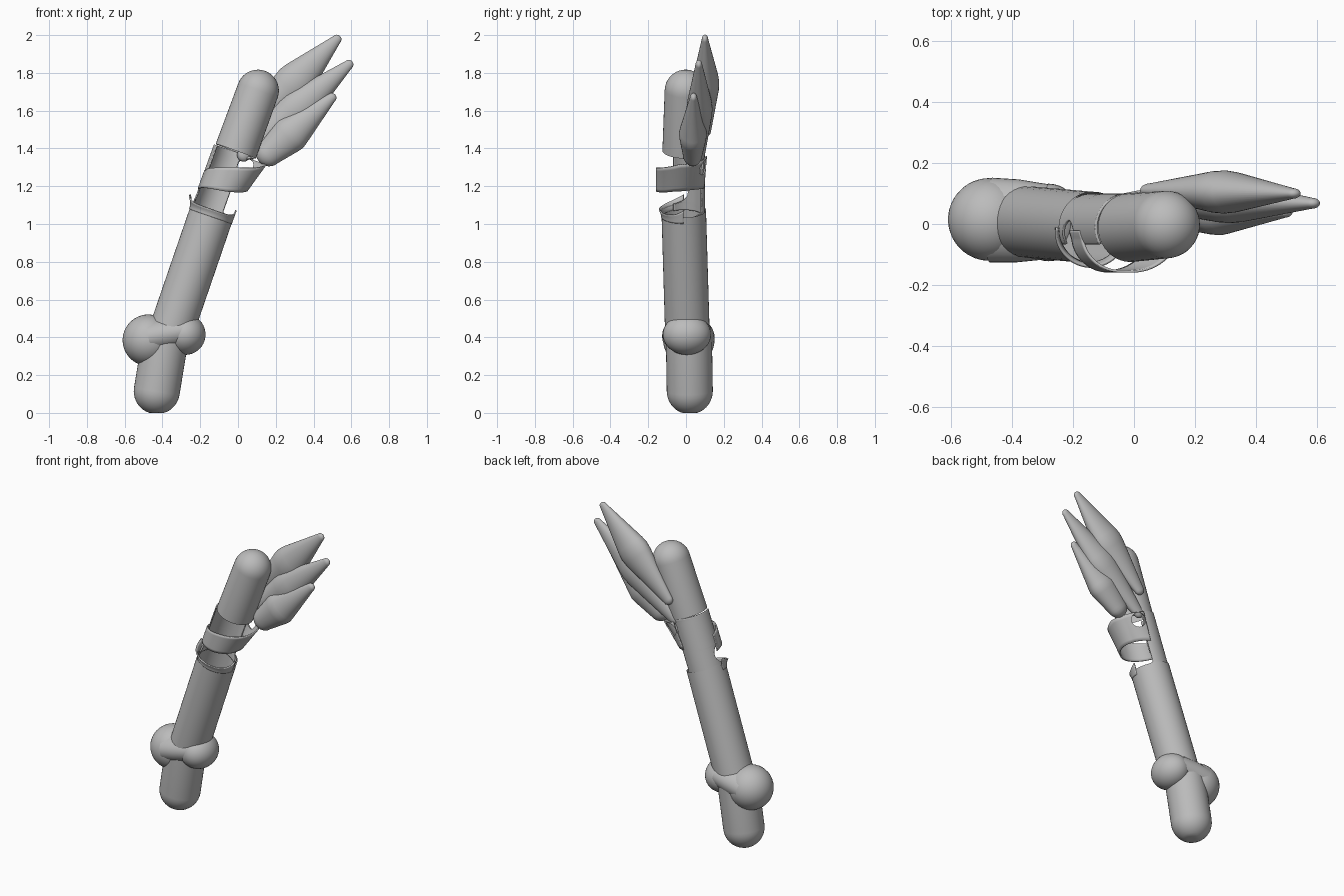
import bpy, bmesh, math
from mathutils import Vector

cube = bpy.data.objects.get("Cube")
if cube:
    bpy.data.objects.remove(cube)

grey = bpy.data.materials.new("plain grey")
grey.use_nodes = True
grey.diffuse_color = (0.5, 0.5, 0.5, 1)
grey.node_tree.nodes["Principled BSDF"].inputs["Base Color"].default_value = (0.5, 0.5, 0.5, 1)


def finish(name, bm, angle=35):
    bmesh.ops.remove_doubles(bm, verts=bm.verts, dist=0.0002)
    mesh = bpy.data.meshes.new(name)
    bm.to_mesh(mesh)
    bm.free()
    mesh.materials.append(grey)
    obj = bpy.data.objects.new(name, mesh)
    bpy.context.collection.objects.link(obj)
    bpy.ops.object.select_all(action='DESELECT')
    obj.select_set(True)
    bpy.context.view_layer.objects.active = obj
    bpy.ops.object.shade_smooth_by_angle(angle=math.radians(angle))
    return obj


def grid(rows):
    """Skin a list of equally long rows of points."""
    bm = bmesh.new()
    verts = [[bm.verts.new(p) for p in row] for row in rows]
    for a, b in zip(verts, verts[1:]):
        for i in range(len(a) - 1):
            bm.faces.new((a[i], a[i + 1], b[i + 1], b[i]))
    return bm


def turned(name, start, end, profile, squash=1.0, sides=40):
    """Sweep (distance, radius) pairs round the line from start to end."""
    start, end = Vector(start), Vector(end)
    axis = (end - start).normalized()
    u = Vector((0, 1, 0)).cross(axis).normalized()
    v = axis.cross(u)
    rows = []
    for d, r in profile:
        ring = [2 * math.pi * (i % sides) / sides for i in range(sides + 1)]
        rows.append([start + axis * d + u * r * math.cos(a) + v * r * squash * math.sin(a)
                     for a in ring])
    return finish(name, grid(rows))


def cap(centre, r, tip, steps=10):
    """Quarter circle of profile points; tip is -1 at the start, 1 at the end."""
    arc = [math.pi / 2 * i / steps for i in range(steps + 1)]
    pts = [(centre + tip * r * math.sin(a), r * max(math.cos(a), 0.0001)) for a in arc]
    return pts if tip > 0 else pts[::-1]


# Rounded foot with a flat underside
foot = turned("foot", (-0.43, 0.02, 0.115), (-0.38, 0.015, 0.42), cap(0, 0.122, -1) + [(0.31, 0.122)])
for vert in foot.data.vertices:
    vert.co.z = max(vert.co.z, 0)

# Knuckle: a large ball, a flat-topped small ball and a broad waist joining them
turned("large_ball", (-0.475, 0.015, 0.385), (-0.4, 0.015, 0.42), cap(0, 0.136, -1) + cap(0, 0.136, 1))
small = turned("small_ball", (-0.28, 0.005, 0.415), (-0.2, 0.005, 0.415),
               cap(0, 0.108, -1) + cap(0, 0.108, 1), 1.18)
for vert in small.data.vertices:
    vert.co.z = min(vert.co.z, 0.515)
turned("waist", (-0.47, 0.013, 0.4), (-0.28, 0.007, 0.436), [(0, 0.096), (0.09, 0.094), (0.19, 0.085)], 1.45)

# Main shaft and the domed upper section share one leaning axis
turned("shaft", (-0.365, 0.008, 0.4), (-0.135, -0.012, 1.07), [(0, 0.118), (0.71, 0.118)])
turned("domed_top", (-0.012, -0.012, 1.385), (0.105, -0.002, 1.705), [(0, 0.113)] + cap(0.342, 0.111, 1))


def on_tube(angle, z, r):
    """Point on the leaning tube; 0 is the left side and 90 the back."""
    a = math.radians(angle)
    centre = Vector((-0.135 + 0.36 * (z - 1.07), -0.012, z))
    return centre + Vector((0.945, 0, -0.327)) * r * math.cos(a) + Vector((0, r * math.sin(a), 0))


def bump(z, middle, width):
    return math.sqrt(max(0, 1 - ((z - middle) / width) ** 2))


def shell(name, rows):
    obj = finish(name, grid(rows), 40)
    mod = obj.modifiers.new("thickness", 'SOLIDIFY')
    mod.thickness = 0.008
    mod.offset = 0
    bpy.ops.object.modifier_apply(modifier=mod.name)
    return obj


# Broken middle of the tube: back wall bitten away at both edges
rows = []
for i in range(61):
    z = 1.04 + 0.345 * i / 60
    first = -10 + 70 * min(1, 2 * bump(z, 1.22, 0.16))
    last = 210 - 42 * bump(z, 1.135, 0.06)
    rows.append([on_tube(first + (last - first) * j / 40, z, 0.108) for j in range(41)])
wall = shell("back_wall", rows)

# Flaring sheet that wraps from the right side across the front to the back
sheet = []
for i in range(73):
    angle = 185 + 245 * i / 72
    side = max(0, math.cos(math.radians(angle - 365))) ** 1.5
    front = max(0, math.cos(math.radians(angle - 290)))
    t = i / 72
    low = 1.15 + 0.05 * min(1, t * 1.6) + 0.02 * side
    high = 1.245 + 0.13 * min(1, t * 1.45) ** 1.3
    ring = []
    for j in range(9):
        flare = j / 8
        r = 0.11 + 0.035 * front + side * (0.01 + 0.05 * flare)
        ring.append(on_tube(angle, low + (high - low) * flare, r))
    sheet.append(ring)
front_sheet = shell("front_sheet", sheet)

# Round hole through the back of the sheet and wall
bpy.ops.mesh.primitive_uv_sphere_add(segments=32, ring_count=16, radius=0.045, location=(0.04, 0.09, 1.305))
cutter = bpy.context.object
cutter.hide_render = True
for part in (wall, front_sheet):
    bpy.context.view_layer.objects.active = part
    hole = part.modifiers.new("hole", 'BOOLEAN')
    hole.operation = 'DIFFERENCE'
    hole.object = cutter
    bpy.ops.object.modifier_apply(modifier=hole.name)
bpy.data.objects.remove(cutter)

# Torn lip on the front of the shaft's upper end
lip = []
for i in range(41):
    t = i / 40
    top = 1.075 + 0.035 * (2 * t - 1) ** 4
    lip.append([on_tube(180 + 180 * t, 1.04 + (top - 1.04) * j / 6,
                        0.116 + 0.025 * (1 - t) * (j / 6) ** 2) for j in range(7)])
shell("torn_lip", lip)


# Three flattened spindle feathers fanning from the upper section
def feather(name, base, tip, base_r, swell, middle, squash):
    length = (Vector(tip) - Vector(base)).length
    profile = (cap(0, base_r, -1, 6) + [(length * (middle - 0.06), swell * 0.97), (length * middle, swell),
               (length * (middle + 0.06), swell * 0.94)] + cap(length - 0.025, 0.025, 1, 6))
    turned(name, base, tip, profile, squash)


feather("upper_feather", (0.055, 0.11, 1.5), (0.54, 0.1, 1.995), 0.035, 0.104, 0.5, 0.68)
feather("middle_feather", (0.03, 0.075, 1.365), (0.605, 0.068, 1.86), 0.035, 0.098, 0.5, 0.7)
feather("lower_feather", (0.165, 0.035, 1.375), (0.515, 0.04, 1.685), 0.07, 0.098, 0.33, 0.75)
